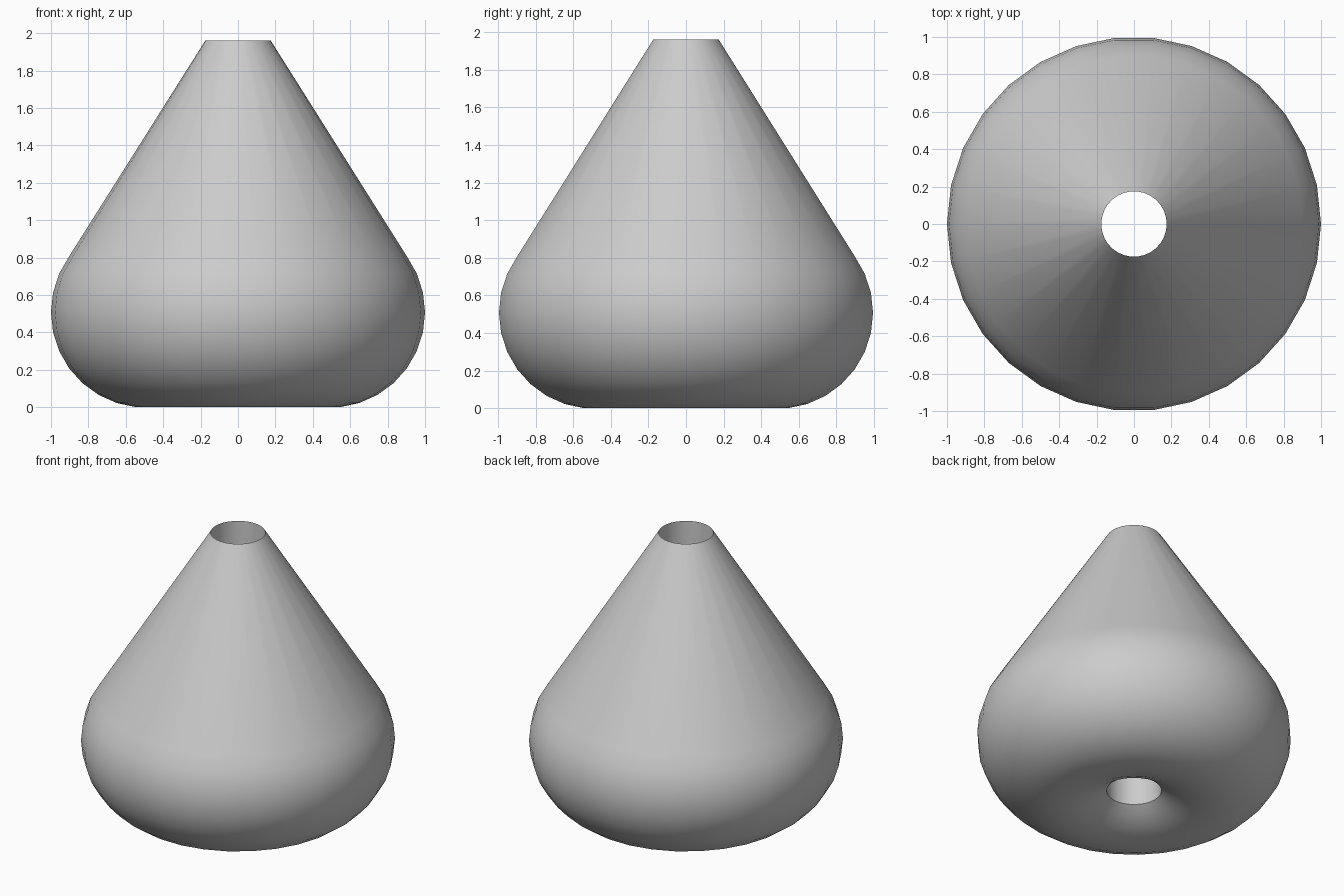
import bpy, bmesh
from math import cos, sin, pi, radians, acos

if "Cube" in bpy.data.objects:
    bpy.data.objects.remove(bpy.data.objects["Cube"], do_unlink=True)

SIDES = 30
BORE = 0.175      # radius of the central hole
TOP = 1.96        # height of the tip
ROUND = 0.51      # radius of the rounded base
CENTRE = 1 - ROUND

# Half section: tip, cone, rounded belly, dimple under the base, bore
profile = [(BORE, TOP)]
for deg in range(36, -121, -12):
    a = radians(deg)
    profile.append((CENTRE + ROUND * cos(a), ROUND + ROUND * sin(a)))
end = -acos((BORE - CENTRE) / ROUND)
profile.append((BORE, ROUND + ROUND * sin(end)))

# Revolve the closed section around z
bm = bmesh.new()
rings = []
for i in range(SIDES):
    a = 2 * pi * i / SIDES
    rings.append([bm.verts.new((r * cos(a), r * sin(a), z)) for r, z in profile])
n = len(profile)
for i in range(SIDES):
    here, nxt = rings[i], rings[(i + 1) % SIDES]
    for j in range(n):
        k = (j + 1) % n
        bm.faces.new((here[j], here[k], nxt[k], nxt[j]))
bmesh.ops.recalc_face_normals(bm, faces=bm.faces)
# The base stands exactly on the ground
low = min(v.co.z for v in bm.verts)
for v in bm.verts:
    if v.co.z < TOP - 0.01:
        v.co.z -= low

mesh = bpy.data.meshes.new("conical_bead")
bm.to_mesh(mesh)
bm.free()
bead = bpy.data.objects.new("conical_bead", mesh)
bpy.context.collection.objects.link(bead)

# Single grey material
grey = bpy.data.materials.new("grey")
grey.use_nodes = True
colour = (0.6, 0.6, 0.6, 1)
grey.diffuse_color = colour
grey.node_tree.nodes["Principled BSDF"].inputs["Base Color"].default_value = colour
mesh.materials.append(grey)

# Smooth body with sharp rims at the bore
bpy.ops.object.select_all(action='DESELECT')
bead.select_set(True)
bpy.context.view_layer.objects.active = bead
bpy.ops.object.shade_smooth_by_angle(angle=radians(30))
